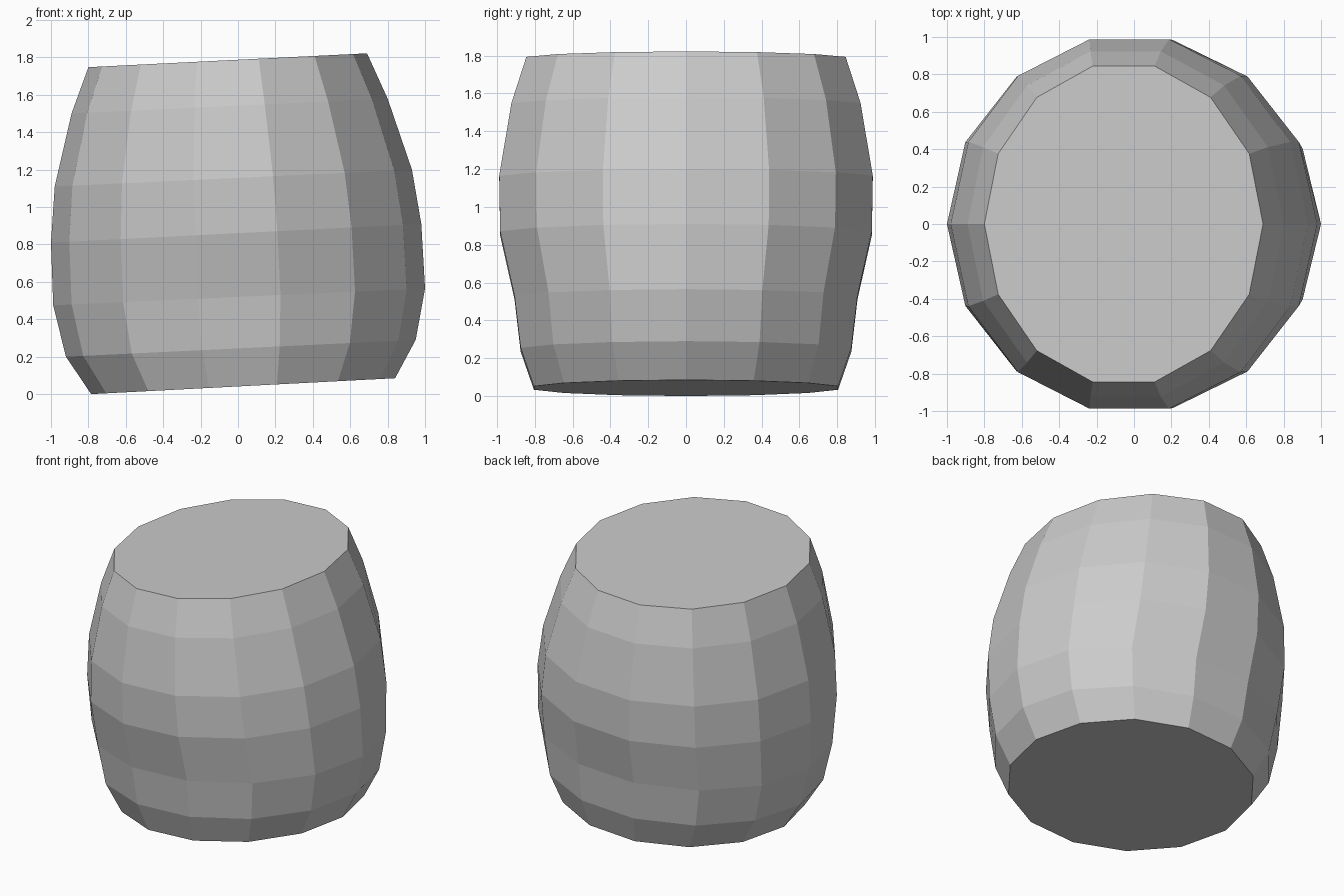
import bpy, bmesh
from math import sin, cos, pi

if "Cube" in bpy.data.objects:
    bpy.data.objects.remove(bpy.data.objects["Cube"])

SIDES = 14
# Each ring: left x, left z, right x, right z, half depth in y
RINGS = [
    (-0.785, 0.000, 0.840, 0.085, 0.825),
    (-0.920, 0.200, 0.950, 0.290, 0.897),
    (-0.988, 0.475, 1.000, 0.565, 0.930),
    (-1.000, 0.810, 0.980, 0.910, 1.008),
    (-0.980, 1.110, 0.930, 1.200, 1.013),
    (-0.890, 1.500, 0.800, 1.580, 0.947),
    (-0.800, 1.748, 0.690, 1.822, 0.866),
]

bm = bmesh.new()

# Tilted elliptical rings
loops = []
for xl, zl, xr, zr, ry in RINGS:
    ring = []
    for k in range(SIDES):
        a = 2 * pi * k / SIDES
        t = (1 + cos(a)) / 2
        ring.append(bm.verts.new((xl + (xr - xl) * t, ry * sin(a), zl + (zr - zl) * t)))
    loops.append(ring)

# Staves between neighbouring rings
for lo, hi in zip(loops, loops[1:]):
    for k in range(SIDES):
        n = (k + 1) % SIDES
        bm.faces.new((lo[k], lo[n], hi[n], hi[k]))

# Flat ends
bm.faces.new(loops[0][::-1])
bm.faces.new(loops[-1])

bmesh.ops.recalc_face_normals(bm, faces=bm.faces[:])
mesh = bpy.data.meshes.new("barrel_body")
bm.to_mesh(mesh)
bm.free()
bpy.context.collection.objects.link(bpy.data.objects.new("barrel_body", mesh))
